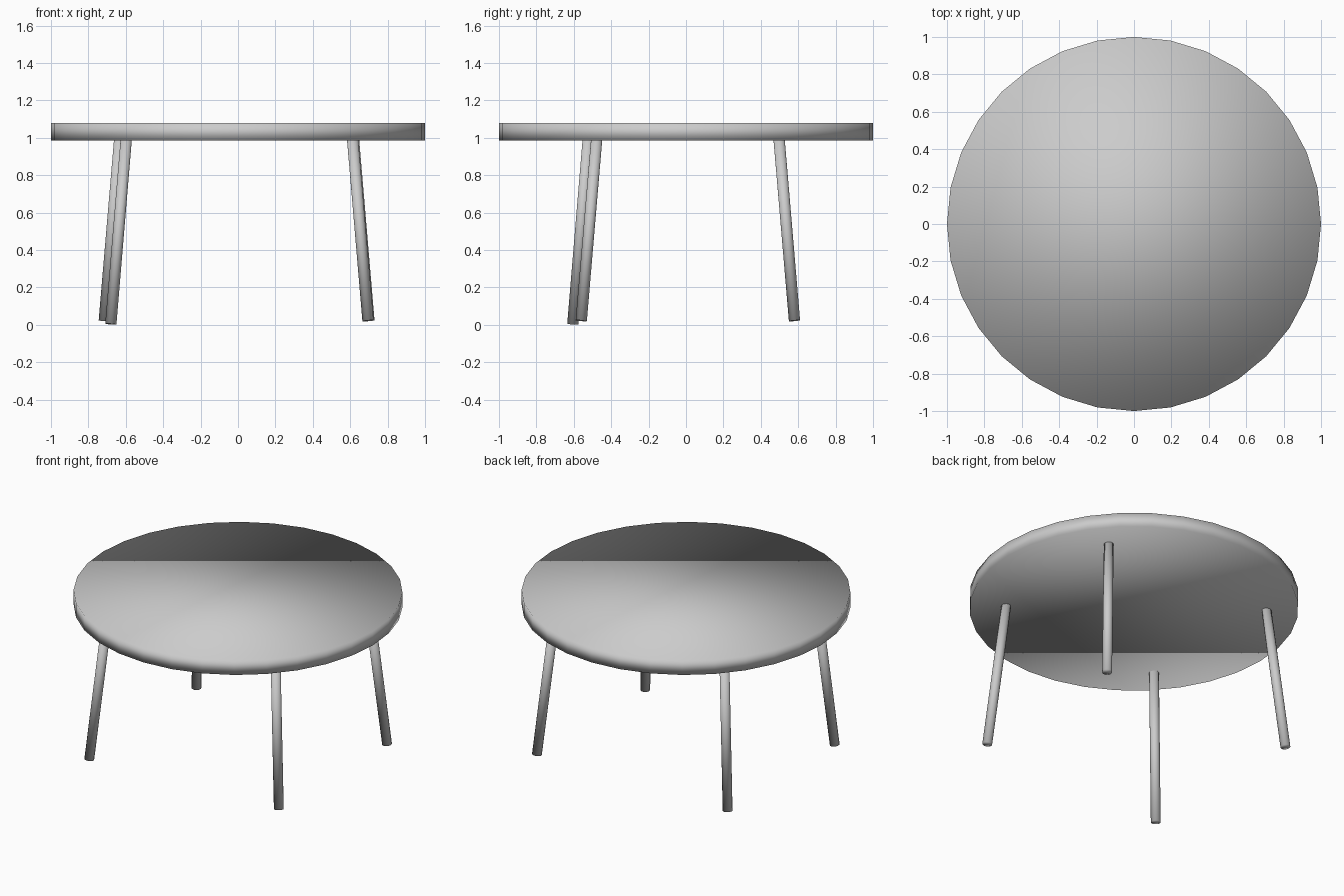
import bpy
from mathutils import Vector

if "Cube" in bpy.data.objects:
    bpy.data.objects.remove(bpy.data.objects["Cube"])

TOP_Z, UNDER_Z = 1.08, 0.985
LEG_R = 0.03


def smooth(obj, name):
    obj.name = name
    for p in obj.data.polygons:
        p.use_smooth = True


def leg(name, foot, top):
    # round leg between two points, end caps square to its axis
    a, b = Vector(foot), Vector(top)
    axis = b - a
    bpy.ops.mesh.primitive_cylinder_add(
        vertices=32, radius=LEG_R, depth=axis.length, location=(a + b) / 2,
        rotation=axis.to_track_quat('Z', 'Y').to_euler())
    smooth(bpy.context.object, name)


# round tabletop, 32 sides
bpy.ops.mesh.primitive_cylinder_add(
    vertices=32, radius=1, depth=TOP_Z - UNDER_Z,
    location=(0, 0, (TOP_Z + UNDER_Z) / 2))
smooth(bpy.context.object, "tabletop")

# four splayed legs, each leaning inward to the underside
feet = {
    "front_left_leg": (-0.68, -0.605, 0.004),
    "front_right_leg": (0.695, -0.56, 0.022),
    "back_left_leg": (-0.715, 0.58, 0.022),
    "back_right_leg": (0.70, 0.58, 0.022),
}
for name, (x, y, z) in feet.items():
    lean = 0.083
    leg(name, (x, y, z),
        (x - lean * (1 if x > 0 else -1), y - lean * (1 if y > 0 else -1), 1.0))
